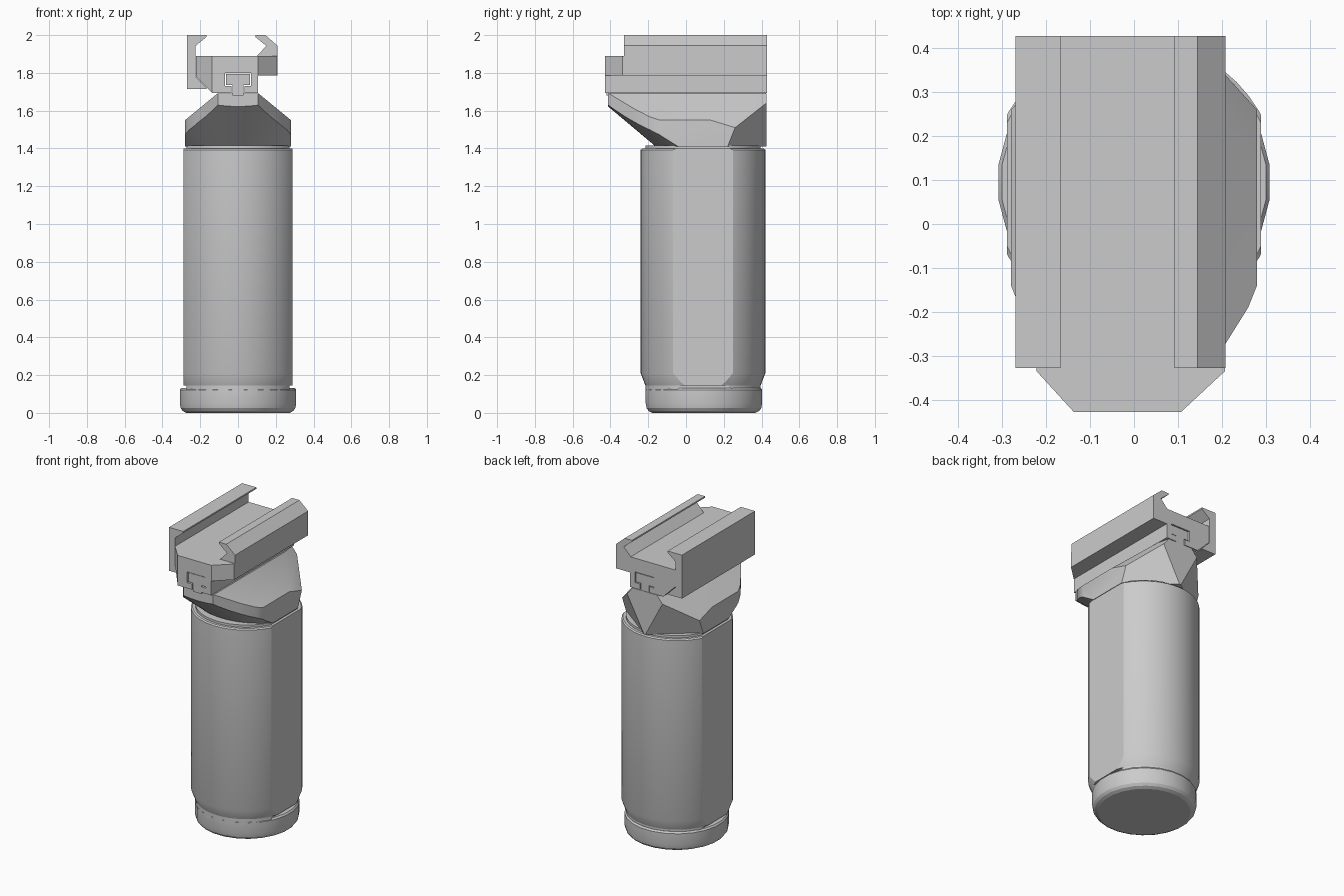
import bpy, bmesh, math
from mathutils import Vector

if "Cube" in bpy.data.objects:
    bpy.data.objects.remove(bpy.data.objects["Cube"])


def cut(bm, pts, inside):
    """Slice away everything beyond the plane through three points."""
    a, b, c = (Vector(p) for p in pts)
    n = (b - a).cross(c - a).normalized()
    if n.dot(Vector(inside) - a) > 0:
        n = -n
    bmesh.ops.bisect_plane(bm, geom=bm.verts[:] + bm.edges[:] + bm.faces[:], dist=1e-5,
                           plane_co=a, plane_no=n, clear_outer=True)
    open_edges = [e for e in bm.edges if e.is_boundary]
    if open_edges:
        bmesh.ops.holes_fill(bm, edges=open_edges, sides=0)


def wall(bm, p, q, inside):
    """Vertical cut along a plan line p-q."""
    cut(bm, [(*p, 0), (*q, 0), (*p, 1)], inside)


def lathe(profile, cy, seg, turn=0.0):
    bm = bmesh.new()
    rings = []
    for r, z in profile:
        rings.append([bm.verts.new((r * math.cos(2 * math.pi * (i + turn) / seg),
                                    cy + r * math.sin(2 * math.pi * (i + turn) / seg), z))
                      for i in range(seg)])
    for lo, hi in zip(rings, rings[1:]):
        for i in range(seg):
            j = (i + 1) % seg
            bm.faces.new((lo[i], lo[j], hi[j], hi[i]))
    bm.faces.new(rings[0][::-1])
    bm.faces.new(rings[-1])
    return bm


def extrude(profile, y0, y1):
    """Extrude an (x, z) outline along y."""
    bm = bmesh.new()
    a = [bm.verts.new((x, y0, z)) for x, z in profile]
    b = [bm.verts.new((x, y1, z)) for x, z in profile]
    n = len(a)
    bm.faces.new(a)
    bm.faces.new(b[::-1])
    for i in range(n):
        j = (i + 1) % n
        bm.faces.new((a[j], a[i], b[i], b[j]))
    return bm


def finish(bm, name, smooth=False):
    bmesh.ops.recalc_face_normals(bm, faces=bm.faces[:])
    me = bpy.data.meshes.new(name)
    bm.to_mesh(me)
    bm.free()
    ob = bpy.data.objects.new(name, me)
    bpy.context.collection.objects.link(ob)
    if smooth:
        bpy.ops.object.select_all(action='DESELECT')
        ob.select_set(True)
        bpy.context.view_layer.objects.active = ob
        bpy.ops.object.shade_smooth_by_angle(angle=math.radians(24))
    return ob


def flat_sides(bm, x):
    for s in (-1, 1):
        wall(bm, (s * x, 0), (s * x, 1), (0, 0.09, 1))


# bottom cap
finish(lathe([(0.275, 0), (0.295, 0.01), (0.306, 0.025), (0.311, 0.05), (0.311, 0.122),
              (0.303, 0.133)], 0.095, 24, 0.5), "bottom_cap", True)

# inner core showing in the gaps above and below the grip
bm = lathe([(0.305, 0.1), (0.305, 1.415)], 0.09, 48)
flat_sides(bm, 0.272)
finish(bm, "inner_core", True)

# round grip with two flat sides
bm = lathe([(0.305, 0.145), (0.33, 0.21), (0.33, 1.393), (0.322, 1.4)], 0.09, 48)
flat_sides(bm, 0.289)
finish(bm, "grip", True)

# neck: a flaring cone trimmed by planes
bm = lathe([(0.387, 1.41), (0.72, 1.69)], 0.227, 64)
core = (0, 0.1, 1.5)
plan = [(0.28, 0.1), (0.28, -0.14), (0.26, -0.19), (0.21, -0.27), (0.108, -0.41)]
wall(bm, (0, 0.427), (1, 0.427), core)
wall(bm, (0, -0.412), (1, -0.412), core)
for s in (-1, 1):
    for p, q in zip(plan, plan[1:]):
        wall(bm, (s * p[0], p[1]), (s * q[0], q[1]), core)
    for tri in (
        [(0.28, 0, 1.55), (0.28, 0.1, 1.55), (0.11, 0, 1.69)],
        [(0.28, 0.13, 1.55), (0.28, 0.26, 1.51), (0.13, 0.425, 1.64)],
        [(0.28, 0.26, 1.51), (0.28, 0.22, 1.41), (0.13, 0.425, 1.64)],
    ):
        cut(bm, [(s * x, y, z) for x, y, z in tri], core)
finish(bm, "neck", True)

# T-shaped key on the neck, sitting in the carriage slot
finish(extrude([(-0.03, 1.68), (-0.03, 1.735), (-0.064, 1.735), (-0.064, 1.795),
                (0.064, 1.795), (0.064, 1.735), (0.03, 1.735), (0.03, 1.68)],
               -0.422, 0.424), "slot_key")

# carriage with T slot and chamfered front corners
bm = extrude([(-0.135, 1.693), (-0.222, 1.78), (-0.222, 1.89), (0.207, 1.89), (0.207, 1.787),
              (0.105, 1.787), (0.105, 1.693), (0.035, 1.693), (0.035, 1.73), (0.069, 1.73),
              (0.069, 1.8), (-0.069, 1.8), (-0.069, 1.73), (-0.035, 1.73), (-0.035, 1.693)],
             -0.428, 0.428)
wall(bm, (-0.222, -0.335), (-0.137, -0.428), core)
wall(bm, (0.207, -0.335), (0.107, -0.428), core)
finish(bm, "carriage")

# fixed rail jaw (right)
finish(extrude([(0.1, 1.889), (0.15, 1.943), (0.092, 1.99), (0.092, 2.0), (0.145, 2.0),
                (0.208, 1.945), (0.208, 1.787), (0.12, 1.787), (0.12, 1.889)],
               -0.328, 0.428), "fixed_jaw")

# clamp plate (left)
finish(extrude([(-0.27, 1.716), (-0.27, 2.0), (-0.167, 2.0), (-0.167, 1.99), (-0.225, 1.943),
                (-0.225, 1.779), (-0.167, 1.721), (-0.167, 1.716)], -0.328, 0.428), "clamp_plate")
